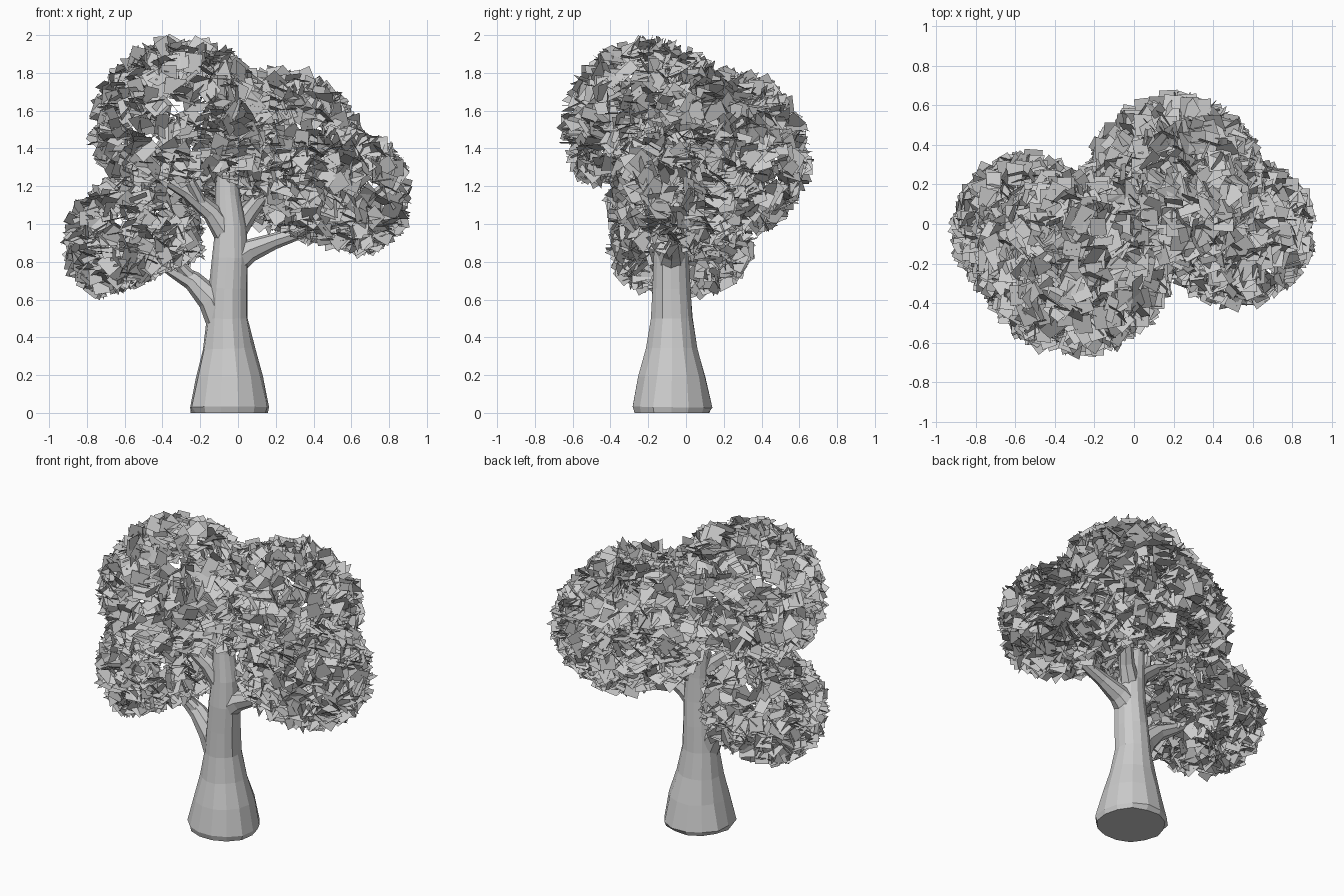
import bpy, bmesh, math, random
from mathutils import Vector, Quaternion

if "Cube" in bpy.data.objects:
    bpy.data.objects.remove(bpy.data.objects["Cube"])

random.seed(7)
UP = Vector((0, 0, 1))


def make_object(name, bm):
    mesh = bpy.data.meshes.new(name)
    bm.to_mesh(mesh)
    bm.free()
    obj = bpy.data.objects.new(name, mesh)
    bpy.context.collection.objects.link(obj)
    return obj


def limb(name, path, sides, jitter=0.0):
    """Tapered faceted tube; path holds (x, y, z, radius)."""
    bm = bmesh.new()
    pts = [Vector(p[:3]) for p in path]
    rings = []
    for i, p in enumerate(pts):
        tangent = pts[min(i + 1, len(pts) - 1)] - pts[max(i - 1, 0)]
        q = UP.rotation_difference(UP if p.z == 0 else tangent)
        ring = []
        for k in range(sides):
            a = math.tau * k / sides
            r = path[i][3] * (1 + random.uniform(-jitter, jitter))
            ring.append(bm.verts.new(p + q @ Vector((r * math.cos(a), r * math.sin(a), 0))))
        rings.append(ring)
    for lo, hi in zip(rings, rings[1:]):
        for k in range(sides):
            n = (k + 1) % sides
            bm.faces.new((lo[k], lo[n], hi[n], hi[k]))
    bm.faces.new(rings[0][::-1])
    bm.faces.new(rings[-1])
    return make_object(name, bm)


def random_direction():
    z = random.uniform(-1, 1)
    a = random.uniform(0, math.tau)
    s = math.sqrt(1 - z * z)
    return Vector((s * math.cos(a), s * math.sin(a), z))


def leaf_cluster(name, center, radii, axis, cut, count):
    """Randomly turned square leaves over a dome whose underside is flattened across axis."""
    bm = bmesh.new()
    axis = Vector(axis).normalized()
    for _ in range(count):
        d = random_direction() * random.uniform(0.92, 1.0)
        off = Vector([d[i] * (radii[i] - 0.04) for i in range(3)])
        depth = -cut + 0.03 + random.uniform(0, 0.03)
        if off.dot(axis) < depth:
            off += axis * (depth - off.dot(axis))
        pos = Vector(center) + off
        q = Quaternion(random_direction(), random.uniform(0, math.tau))
        w, h = random.uniform(0.036, 0.050), random.uniform(0.045, 0.062)
        bm.faces.new([bm.verts.new(pos + q @ Vector((sx * w, sy * h, 0)))
                      for sx, sy in ((-1, -1), (1, -1), (1, 1), (-1, 1))])
    return make_object(name, bm)


# Trunk with flared base
limb("trunk", [(-0.045, -0.078, 0, 0.206), (-0.045, -0.078, 0.03, 0.216),
               (-0.045, -0.075, 0.19, 0.182), (-0.05, -0.075, 0.34, 0.138),
               (-0.055, -0.075, 0.50, 0.110), (-0.05, -0.08, 0.66, 0.103),
               (-0.04, -0.08, 0.82, 0.095), (-0.04, -0.075, 0.98, 0.082),
               (-0.055, -0.07, 1.15, 0.066), (-0.06, -0.065, 1.32, 0.052),
               (-0.06, -0.06, 1.48, 0.03)], 14, 0.04)

# Branches reaching into each leaf cluster
limb("lower_left_branch", [(-0.08, -0.08, 0.46, 0.08), (-0.14, -0.08, 0.60, 0.074),
                           (-0.24, -0.07, 0.70, 0.052), (-0.35, -0.05, 0.76, 0.038),
                           (-0.50, -0.03, 0.86, 0.02)], 8, 0.04)
limb("lower_left_twig", [(-0.22, -0.07, 0.69, 0.035), (-0.32, -0.10, 0.79, 0.028),
                         (-0.42, -0.13, 0.95, 0.015)], 7, 0.04)
limb("right_branch", [(-0.03, -0.08, 0.80, 0.085), (0.06, -0.075, 0.86, 0.062),
                      (0.19, -0.07, 0.91, 0.043), (0.34, -0.06, 0.96, 0.034),
                      (0.54, -0.05, 1.10, 0.018)], 8, 0.04)
limb("right_twig", [(0.30, -0.06, 0.95, 0.03), (0.42, -0.02, 1.07, 0.024),
                    (0.50, 0.02, 1.20, 0.012)], 7, 0.04)
limb("upper_left_branch", [(-0.05, -0.08, 0.93, 0.07), (-0.14, -0.11, 1.06, 0.05),
                           (-0.27, -0.14, 1.17, 0.04), (-0.42, -0.18, 1.26, 0.032),
                           (-0.48, -0.21, 1.45, 0.018)], 8, 0.04)
limb("upper_left_twig", [(-0.16, -0.11, 1.05, 0.035), (-0.25, -0.18, 1.22, 0.028),
                         (-0.30, -0.22, 1.50, 0.015)], 7, 0.04)
limb("upper_right_branch", [(-0.03, -0.07, 0.94, 0.065), (0.05, -0.01, 1.05, 0.05),
                            (0.13, 0.08, 1.15, 0.04), (0.22, 0.18, 1.38, 0.02)], 8, 0.04)

# Foliage
for name, center, radii, axis, cut, count in (
        ("top_left_leaves", (-0.295, -0.195, 1.52), (0.495, 0.475, 0.475), (-0.1, -0.1, 1), 0.26, 900),
        ("back_right_leaves", (0.21, 0.19, 1.36), (0.475, 0.475, 0.475), (0.15, 0.38, 0.9), 0.30, 900),
        ("lower_left_leaves", (-0.55, -0.03, 0.90), (0.38, 0.39, 0.37), (-0.36, 0, 0.93), 0.20, 650),
        ("right_leaves", (0.52, -0.04, 1.16), (0.41, 0.385, 0.375), (0.25, 0, 0.97), 0.27, 700)):
    leaf_cluster(name, center, radii, axis, cut, count)
